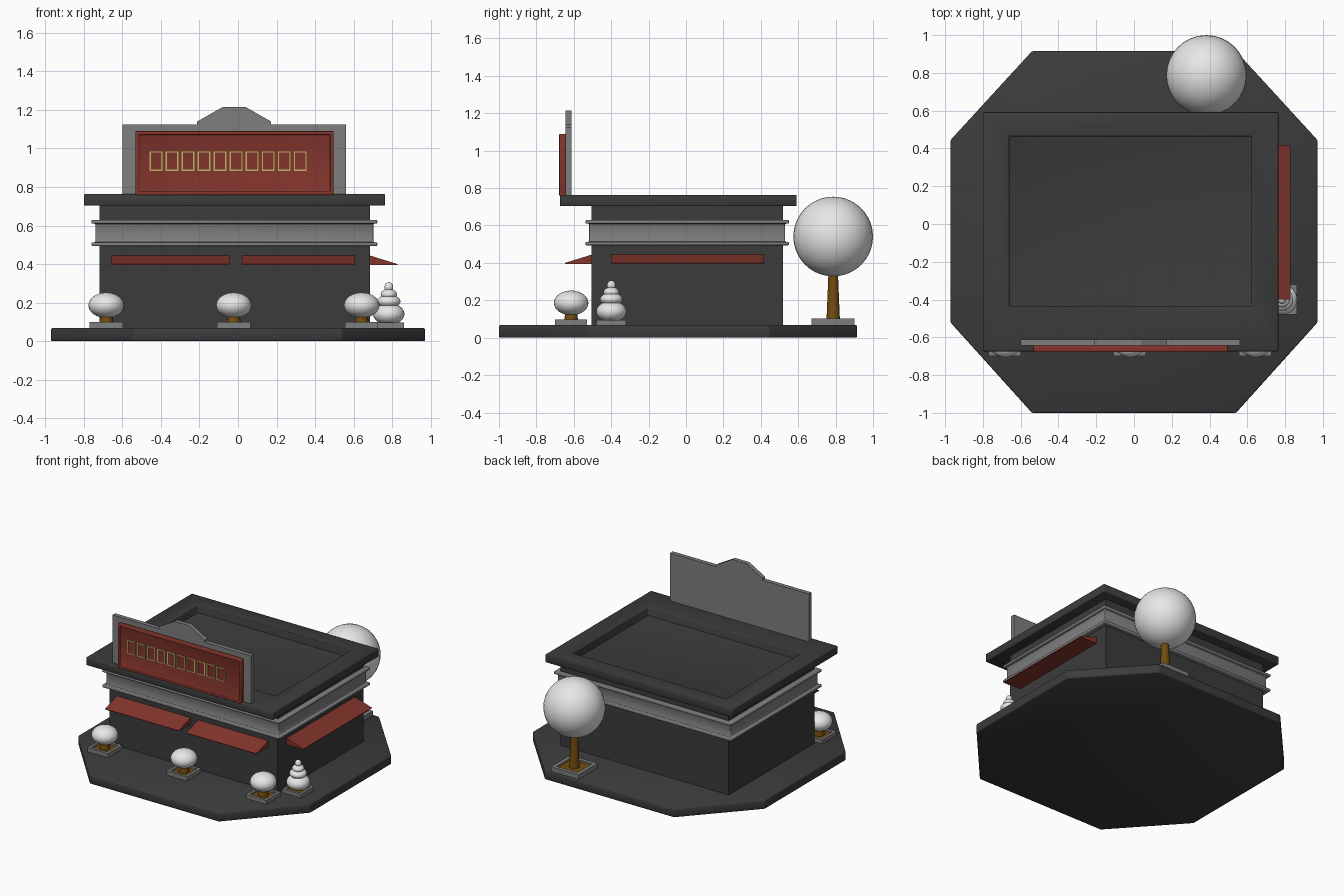
import bpy, bmesh, math

if "Cube" in bpy.data.objects:
    bpy.data.objects.remove(bpy.data.objects["Cube"])


def material(name, rgb):
    m = bpy.data.materials.new(name)
    m.diffuse_color = (*rgb, 1)
    m.use_nodes = True
    m.node_tree.nodes["Principled BSDF"].inputs["Base Color"].default_value = m.diffuse_color
    return m


DARK = material("charcoal", (0.044, 0.044, 0.044))
GREY = material("mid grey", (0.21, 0.21, 0.21))
RED = material("brick red", (0.225, 0.035, 0.025))
BROWN = material("bark brown", (0.17, 0.073, 0.005))
GOLD = material("dull gold", (0.52, 0.46, 0.13))
WHITE = material("pale foliage", (0.8, 0.8, 0.8))


def finish(name, bm, mats, bevel=0):
    bmesh.ops.recalc_face_normals(bm, faces=bm.faces)
    for f in bm.faces:
        f.smooth = bevel > 0
    mesh = bpy.data.meshes.new(name)
    bm.to_mesh(mesh)
    bm.free()
    for m in mats:
        mesh.materials.append(m)
    ob = bpy.data.objects.new(name, mesh)
    bpy.context.collection.objects.link(ob)
    if bevel:
        mod = ob.modifiers.new("soft edges", 'BEVEL')
        mod.width, mod.segments, mod.limit_method = bevel, 2, 'ANGLE'
    return ob


def loft(name, rings, mats, bevel=0, closed=False):
    """Skin rings of 3D points; cap both ends (last cap may have its own colour) or close into a loop."""
    bm = bmesh.new()
    loops = [[bm.verts.new(p) for p in ring] for ring in rings]
    n = len(loops[0])
    for a, b in zip(loops, loops[1:] + (loops[:1] if closed else [])):
        for i in range(n):
            j = (i + 1) % n
            bm.faces.new((a[i], a[j], b[j], b[i]))
    if not closed:
        bm.faces.new(loops[0])
        bm.faces.new(loops[-1]).material_index = len(mats) - 1
    return finish(name, bm, mats, bevel)


def flat(x0, x1, y0, y1, z):
    return [(x0, y0, z), (x1, y0, z), (x1, y1, z), (x0, y1, z)]


def upright(x0, x1, z0, z1, y):
    return [(x0, y, z0), (x1, y, z0), (x1, y, z1), (x0, y, z1)]


def ball(name, x, y, z, r, rz):
    bpy.ops.mesh.primitive_uv_sphere_add(segments=32, ring_count=20, radius=1, location=(x, y, z))
    ob = bpy.context.object
    ob.name = name
    ob.scale = (r, r, rz)
    ob.data.materials.append(WHITE)
    bpy.ops.object.shade_smooth()


def trunk(name, x, y, z0, z1, r0, r1):
    bpy.ops.mesh.primitive_cone_add(vertices=16, radius1=r0, radius2=r1, depth=z1 - z0,
                                    location=(x, y, (z0 + z1) / 2))
    ob = bpy.context.object
    ob.name = name
    ob.data.materials.append(BROWN)
    bpy.ops.object.shade_smooth_by_angle()


def planter(name, x, y, h, top):
    def square(s, z):
        return flat(x - s, x + s, y - s, y + s, z)
    i = h * 0.76
    loft(name, [square(h, 0.06), square(h, top), square(i, top), square(i, top - 0.012)], [GREY, BROWN])


# Paved plot with cut corners
plot = [(-.54, -1), (.54, -1), (.971, -.522), (.971, .445),
        (.54, .915), (-.54, .915), (-.971, .445), (-.971, -.522)]
loft("plot_base", [[(x, y, z) for x, y in plot] for z in (0, 0.068)], [DARK], 0.008)

# Building walls, hollowed under the sunken deck
loft("walls", [flat(-.72, .686, -.505, .518, .06), flat(-.72, .686, -.505, .518, .71),
               flat(-.68, .64, -.455, .48, .71), flat(-.68, .64, -.455, .48, .60)], [DARK])

# Cornice: band with a projecting trim at top and bottom, swept around the walls
profile = [(-.03, .494), (.02, .494), (.02, .513), (0, .513), (0, .61), (.02, .61), (.02, .629), (-.03, .629)]
loft("cornice", [flat(-.741 - d, .703 + d, -.518 - d, .530 + d, z) for d, z in profile],
     [GREY], 0.005, closed=True)

# Roof slab with sunken deck
loft("roof", [flat(-.80, .764, -.674, .592, .703), flat(-.80, .764, -.674, .592, .763),
              flat(-.66, .622, -.437, .464, .763), flat(-.66, .622, -.437, .464, .63)], [DARK], 0.006)

# Sign backing with raised centre
crest = [(-.60, .755), (.56, .755), (.56, 1.125), (.172, 1.125), (.172, 1.14), (.04, 1.215),
         (-.08, 1.215), (-.212, 1.14), (-.212, 1.125), (-.60, 1.125)]
loft("sign_backing", [[(x, y, z) for x, z in crest] for y in (-.643, -.611)], [GREY])

# Red sign board with raised rim
loft("sign_board", [upright(-.533, .497, .758, 1.09, -.643), upright(-.533, .497, .758, 1.09, -.678),
                    upright(-.514, .479, .777, 1.071, -.678), upright(-.514, .479, .777, 1.071, -.664)],
     [RED], 0.005)

# Row of plain rectangular frames on the board
for i in range(10):
    x0 = -.459 + i * .0832
    x1, z0, z1, t = x0 + .067, .883, .985, .007
    loft(f"sign_frame_{i}", [
        upright(x0, x1, z0, z1, -.663), upright(x0, x1, z0, z1, -.669),
        upright(x0 + t, x1 - t, z0 + t, z1 - t, -.669),
        upright(x0 + t, x1 - t, z0 + t, z1 - t, -.663)], [GOLD], closed=True)

# Wedge awnings: two in front, one on the right wall
wedge = [(-.01, .395), (.142, .395), (.142, .400), (0, .444), (-.01, .444)]
for name, x0, x1 in (("awning_front_left", -.66, -.043), ("awning_front_right", .02, .607)):
    loft(name, [[(x, -.505 - d, z) for d, z in wedge] for x in (x0, x1)], [RED])
loft("awning_side", [[(.686 + d, y, z) for d, z in wedge] for y in (-.40, .418)], [RED])

# Round shrubs along the front
for i, x in enumerate((-.684, -.022, .642)):
    planter(f"shrub_planter_{i}", x, -.614, .086, .098)
    trunk(f"shrub_trunk_{i}", x, -.614, .08, .15, .038, .03)
    ball(f"shrub_{i}", x, -.614, .186, .092, .066)

# Tiered topiary at the right corner
planter("topiary_planter", .783, -.399, .079, .096)
for i, (z, r, rz) in enumerate(((.140, .081, .056), (.206, .06, .035), (.243, .042, .028), (.280, .023, .026))):
    ball(f"topiary_tier_{i}", .783, -.399, z, r, rz)

# Large tree behind
planter("tree_planter", .383, .787, .115, .103)
trunk("tree_trunk", .383, .787, .09, .38, .036, .024)
ball("tree_crown", .383, .787, .541, .213, .213)
